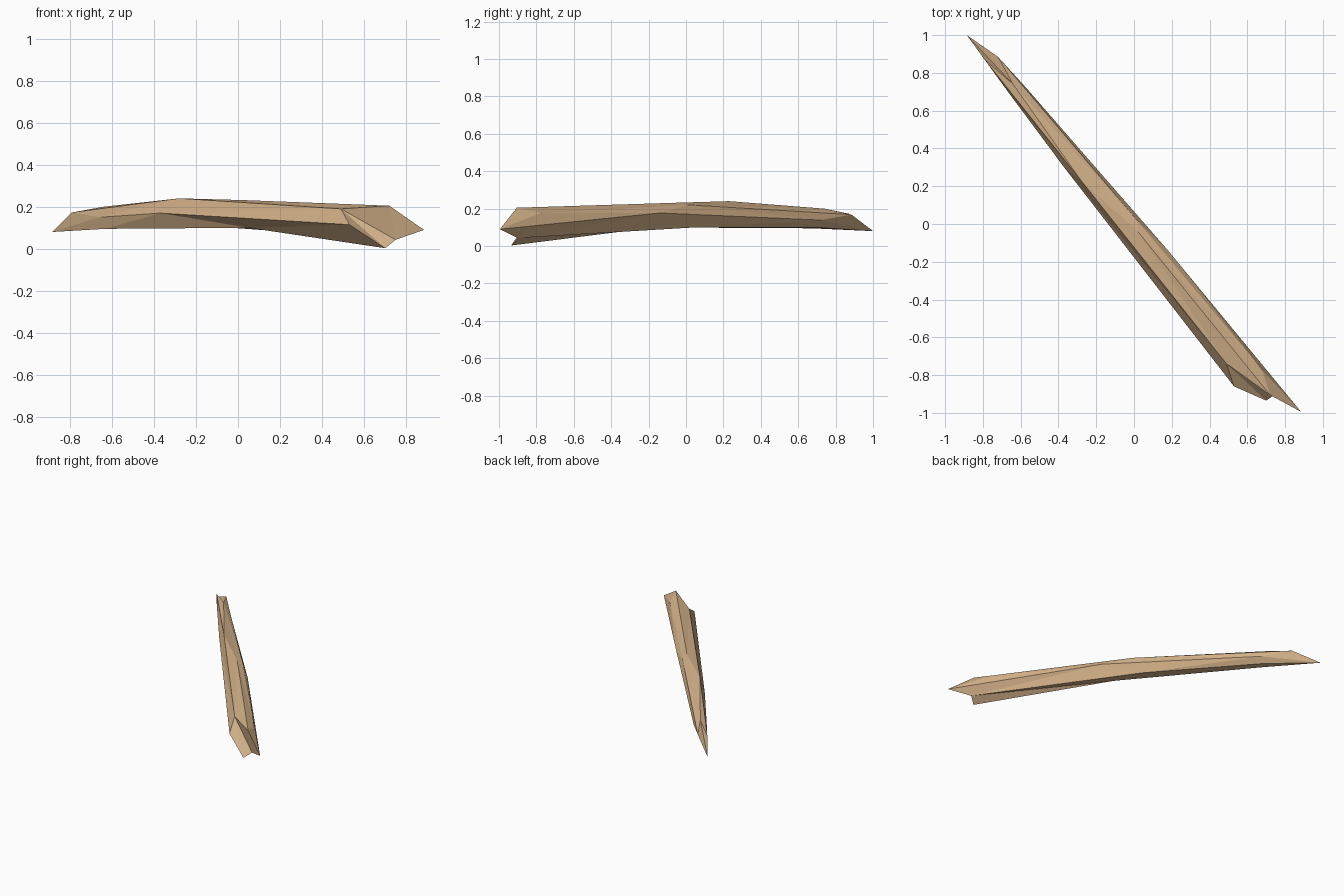
import bpy, bmesh

if "Cube" in bpy.data.objects:
    bpy.data.objects.remove(bpy.data.objects["Cube"])

# Pale wood, one flat colour
wood = bpy.data.materials.new("pale wood")
wood.diffuse_color = (0.65, 0.44, 0.25, 1)
wood.use_nodes = True
wood.node_tree.nodes["Principled BSDF"].inputs["Base Color"].default_value = wood.diffuse_color

# Seven-sided sections: front top, ridge, back top, back side, under back, under front, front side
broken_end = [(.49, -.74, .19), (.72, -.905, .205), (.68, -.775, .178), (.885, -.995, .09),
              (.75, -.90, .043), (.70, -.935, .003), (.53, -.86, .115)]
middle = [(-.28, .23, .24), (.02, -.04, .232), (.02, .015, .22), (.18, -.14, .177),
          (-.03, .05, .10), (.05, -.165, .10), (-.37, .30, .17)]
narrow_end = [(-.79, .87, .173), (-.64, .74, .20), (-.72, .885, .168), (-.57, .72, .139),
              (-.60, .70, .10), (-.63, .67, .095), (-.66, .69, .15)]
tip = (-.885, 1.0, .08)

bm = bmesh.new()
rings = [[bm.verts.new(p) for p in ring] for ring in (broken_end, middle, narrow_end)]
n = len(broken_end)

# Long facets between the sections
for a, b in zip(rings, rings[1:]):
    for i in range(n):
        j = (i + 1) % n
        bm.faces.new((a[i], a[j], b[j], b[i]))

# Jagged broken end, fanned from its front top corner
e = rings[0]
for tri in ((0, 6, 5), (0, 5, 4), (0, 4, 1), (1, 4, 3), (1, 3, 2)):
    bm.faces.new([e[k] for k in tri])

# Pointed end
t = bm.verts.new(tip)
for i in range(n):
    bm.faces.new((rings[2][i], rings[2][(i + 1) % n], t))

# Split bent facets along their shorter diagonal so every face is flat
bmesh.ops.triangulate(bm, faces=[f for f in bm.faces if len(f.verts) > 3],
                      quad_method='SHORT_EDGE')
bmesh.ops.recalc_face_normals(bm, faces=bm.faces)
mesh = bpy.data.meshes.new("wood_splinter")
bm.to_mesh(mesh)
bm.free()
mesh.materials.append(wood)
obj = bpy.data.objects.new("wood_splinter", mesh)
bpy.context.collection.objects.link(obj)
